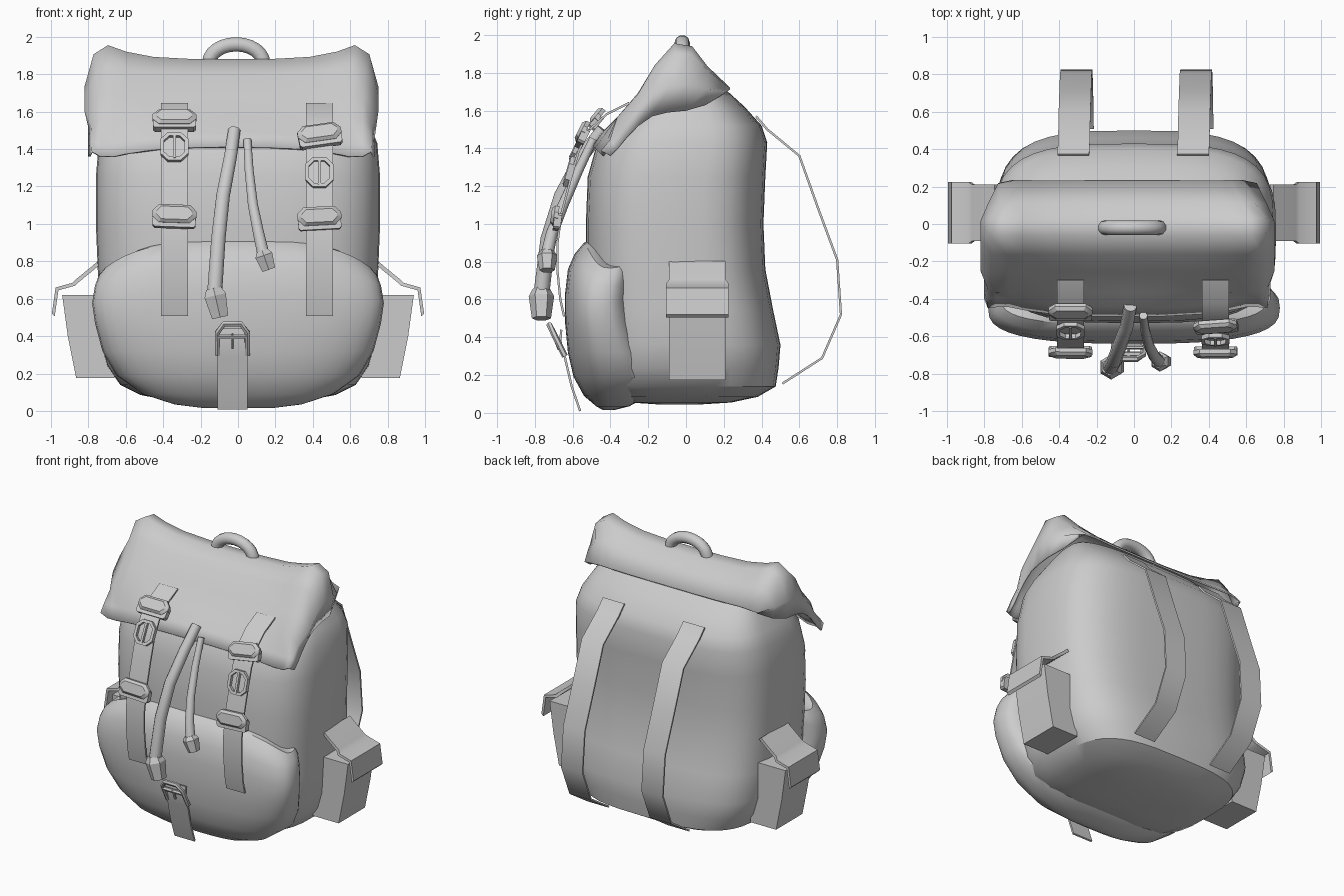
import bpy, math
from mathutils import Vector, Matrix

if "Cube" in bpy.data.objects:
    bpy.data.objects.remove(bpy.data.objects["Cube"], do_unlink=True)

canvas = bpy.data.materials.new("canvas_grey")
canvas.use_nodes = True
canvas.diffuse_color = (0.6, 0.6, 0.6, 1)
canvas.node_tree.nodes["Principled BSDF"].inputs["Base Color"].default_value = (0.6, 0.6, 0.6, 1)


def loft(name, rings, closed=True, caps=True, wrap=False, angle=30, matrix=None):
    """Skin a list of equal-length point rings."""
    n, m = len(rings[0]), len(rings)
    faces = []
    for i in range(m if wrap else m - 1):
        for j in range(n if closed else n - 1):
            a, b, k = i * n, (i + 1) % m * n, (j + 1) % n
            faces.append((a + j, a + k, b + k, b + j))
    if caps and not wrap and closed:
        faces += [tuple(range(n))[::-1], tuple(range((m - 1) * n, m * n))]
    mesh = bpy.data.meshes.new(name)
    mesh.from_pydata([p for r in rings for p in r], [], faces)
    mesh.materials.append(canvas)
    ob = bpy.data.objects.new(name, mesh)
    bpy.context.collection.objects.link(ob)
    if matrix:
        ob.matrix_world = matrix
    bpy.ops.object.select_all(action='DESELECT')
    ob.select_set(True)
    bpy.context.view_layer.objects.active = ob
    bpy.ops.object.mode_set(mode='EDIT')
    bpy.ops.mesh.select_all(action='SELECT')
    bpy.ops.mesh.normals_make_consistent(inside=False)
    bpy.ops.object.mode_set(mode='OBJECT')
    bpy.ops.object.shade_smooth_by_angle(angle=math.radians(angle))
    return ob


def oval(z, half, front, back, power, sides=40, sag=0):
    """Rounded-rectangle ring; sag lowers its left and right ends."""
    ring = []
    for i in range(sides):
        t = 2 * math.pi * i / sides
        c, s = math.cos(t), math.sin(t)
        x = math.copysign(abs(c) ** (2 / power), c)
        y = math.copysign(abs(s) ** (2 / power), s)
        ring.append((x * half, (front + back) / 2 + y * (back - front) / 2, z - sag * x ** 4))
    return ring


def tangents(path):
    p = [Vector(q) for q in path]
    return p, [(p[min(i + 1, len(p) - 1)] - p[max(i - 1, 0)]).normalized() for i in range(len(p))]


def ribbon(name, path, width, thick=0.012):
    """Flat strap along a path, its width along x."""
    pts, tans = tangents(path)
    rings = []
    for p, t in zip(pts, tans):
        n = t.cross(Vector((1, 0, 0))).normalized() * thick / 2
        w = Vector((width / 2, 0, 0))
        rings.append([p - w - n, p + w - n, p + w + n, p - w + n])
    return loft(name, rings, angle=50)


def tube(name, path, radii, sides=10, angle=50):
    pts, tans = tangents(path)
    rings = []
    for p, t, r in zip(pts, tans, radii):
        u = t.cross(Vector((0, 1, 0))).normalized()
        v = t.cross(u)
        rings.append([p + r * (math.cos(a) * u + math.sin(a) * v)
                      for a in (2 * math.pi * (i + .5) / sides for i in range(sides))])
    return loft(name, rings, angle=angle)


def octagon(w, h, y, cut):
    w, h = w / 2, h / 2
    return [(sx * (w - cut * a), y, sz * (h - cut * b)) for sx, sz, a, b in
            ((1, -1, 0, 1), (1, 1, 0, 1), (1, 1, 1, 0), (-1, 1, 1, 0),
             (-1, 1, 0, 1), (-1, -1, 0, 1), (-1, -1, 1, 0), (1, -1, 1, 0))]


def place(x, y, z, lean, roll=0):
    return (Matrix.Translation((x, y, z)) @ Matrix.Rotation(-lean, 4, 'X')
            @ Matrix.Rotation(math.radians(roll), 4, 'Y'))


def clip(name, m):
    """Bevelled slide clip: base bar with a raised cap."""
    loft(name + "_base", [octagon(.23, .085, .02, .012), octagon(.23, .085, -.02, .012)],
         matrix=m @ Matrix.Translation((0, 0, -.03)))
    loft(name + "_cap", [octagon(.235, .1, .0, .035), octagon(.235, .1, -.022, .035),
                         octagon(.19, .07, -.038, .025)], matrix=m)


def ring_buckle(name, m, w=.145, h=.15):
    loft(name, [octagon(w, h, -.015, .04), octagon(w - .04, h - .04, -.015, .028),
                octagon(w - .04, h - .04, .01, .028), octagon(w, h, .01, .04)],
         wrap=True, matrix=m)
    loft(name + "_prong", [octagon(.016, h - .02, .0, .004), octagon(.016, h - .02, -.02, .004)],
         matrix=m)


# main bag body: height, half width, front, back
body = [(.045, .15, -.15, .08), (.055, .36, -.3, .24), (.085, .52, -.42, .38),
        (.14, .63, -.48, .475), (.24, .7, -.5, .49),
        (.36, .735, -.51, .5), (.55, .745, -.52, .46), (.76, .75, -.53, .42), (1, .76, -.53, .41),
        (1.25, .76, -.52, .42), (1.43, .745, -.47, .43), (1.52, .71, -.4, .4),
        (1.62, .65, -.28, .31), (1.72, .58, -.17, .2), (1.78, .5, -.1, .1)]
loft("bag_body", [oval(*s, 3.3) for s in body])

# bulging front pocket: height, half width, front, back
pocket = [(.015, .18, -.44, -.38), (.035, .34, -.475, -.3), (.09, .51, -.54, -.2),
          (.19, .65, -.595, -.12), (.32, .725, -.625, -.18), (.48, .765, -.64, -.24),
          (.63, .78, -.64, -.26), (.76, .765, -.625, -.25), (.84, .745, -.59, -.25),
          (.9, .71, -.54, -.26), (.92, .65, -.5, -.28)]
loft("front_pocket", [oval(*s, 2.8, 40, .14 * max(0, s[0] - .45) / .47) for s in pocket])

# folded top flap, draped over both ends and sitting slightly off centre
shift = -.035
crest = [(.23, 1.71), (.11, 1.8), (.03, 1.865), (-.06, 1.875), (-.16, 1.8),
         (-.25, 1.68), (-.36, 1.56), (-.44, 1.48), (-.49, 1.41)]
hem = [(.2, 1.69), (.1, 1.63), (0, 1.6), (-.1, 1.59), (-.18, 1.57),
       (-.25, 1.52), (-.31, 1.46), (-.36, 1.4), (-.4, 1.36)]
taper = [.88, .95] + [1] * 7
columns = []
for x in (-.7, -.63, -.54, -.4, -.2, 0, .2, .4, .54, .63, .7):
    e = min(1, abs(x) / .63)
    col = []
    for k, (y, z) in enumerate(crest):
        ridge = math.exp(-((k - 2.6) / 1.6) ** 2)
        tuck = .05 * e ** 3 if k > 6 else 0
        drop = .05 * ridge if abs(x) > .65 else 0
        col.append((shift + x * taper[k] * (1 + .05 * ridge), y + tuck,
                    z + .08 * e ** 4 * ridge - tuck - drop))
    columns.append(col)
for side in (-1, 1):
    mid = [(shift + side * t * (.78 if k < 6 else .745), (y + b) / 2, (z + c) / 2)
           for k, ((y, z), (b, c), t) in enumerate(zip(crest, hem, taper))]
    low = [(shift + side * t * .76, y, z) for (y, z), t in zip(hem, taper)]
    columns = columns + [mid, low] if side > 0 else [low, mid] + columns
flap = loft("top_flap", columns, closed=False, angle=60)
solid = flap.modifiers.new("thickness", 'SOLIDIFY')
solid.thickness = .012
solid.offset = 0

# carry handle
arch = [(-.01 - .145 * math.cos(a), -.02, 1.86 + .1 * math.sin(a))
        for a in (math.pi * i / 12 for i in range(13))]
tube("carry_handle", arch, [.04] * 13)

# shoulder straps
for side, x in (("right", -.325), ("left", .315)):
    side_path = [(.37, 1.57), (.43, 1.5), (.6, 1.36), (.7, 1.08), (.8, .81), (.82, .52),
                 (.72, .29), (.51, .155)]
    ribbon(side + "_shoulder_strap",
           [(x + .025 * i / 7, y, z) for i, (y, z) in enumerate(side_path)], .17)

# front closing straps with clips and ring buckles
drape = [(-.3, 1.64), (-.42, 1.58), (-.51, 1.5), (-.57, 1.38), (-.61, 1.24),
         (-.66, 1.05), (-.68, .9), (-.68, .75), (-.665, .6), (-.645, .51)]


def on_drape(z):
    """Depth and lean of the closing straps at a height."""
    for (y1, z1), (y2, z2) in zip(drape, drape[1:]):
        if z2 <= z <= z1:
            return y1 + (y2 - y1) * (z1 - z) / (z1 - z2), math.atan((y2 - y1) / (z2 - z1))


for side, x, clips, ring in (("right", -.34, ((1.56, 0), (1.05, 2)), 1.41),
                             ("left", .435, ((1.48, -9), (1.04, -3)), 1.275)):
    ribbon(side + "_front_strap", [(x, y, z) for y, z in drape], .145)
    for label, (z, roll) in zip(("upper", "lower"), clips):
        y, lean = on_drape(z)
        clip(f"{side}_{label}_clip", place(x, y - .015, z, min(lean, .7), roll))
    y, lean = on_drape(ring)
    ring_buckle(side + "_ring_buckle", place(x, y - .015, ring, lean), .15, .165)

# pull cords with flared ends
cords = (("long", [(-.02, -.44, 1.5), (-.04, -.55, 1.36), (-.08, -.66, 1.15),
                   (-.105, -.73, .92), (-.125, -.765, .63)], .034, .042),
         ("short", [(.05, -.49, 1.45), (.06, -.57, 1.28), (.08, -.65, 1.1),
                    (.11, -.71, .95), (.135, -.735, .84)], .022, .034))
for label, path, r1, r2 in cords:
    tube(label + "_cord", path, [r1 + (r2 - r1) * i / 4 for i in range(5)])
    end = Vector(path[-1])
    down = Vector((.03, 0, -.13 if label == "long" else -.085))
    tube(label + "_cord_end", [end - down * .2, end + down * .1, end + down],
         [r2 * 1.1, r2 * 1.6, r2 * 1.2], 6, 20)

# lower centre strap with its open loop buckle
ribbon("pocket_strap", [(-.03, -.66, .44), (-.03, -.665, .38), (-.03, -.64, .29),
                        (-.03, -.605, .14), (-.03, -.56, .01)], .16)
loop = [(-.08, .3), (-.08, .42), (-.045, .465), (.045, .465), (.08, .42), (.08, .3)]
tube("pocket_buckle_loop", [(x - .03, -.64 - .5 * (z - .3), z) for x, z in loop], [.016] * 6, 6)
tube("pocket_buckle_bar", [(-.11, -.695, .4), (.05, -.695, .4)], [.014] * 2, 6)
tube("pocket_buckle_prong", [(-.03, -.7, .41), (-.03, -.67, .335)], [.009] * 2, 6)

# side pouches with folded lids
for side, s in (("right", -1), ("left", 1)):
    pouch = []
    for z, x in ((.175, .865), (.4, .91), (.62, .94)):
        pouch.append([(s * .66, -.09, z), (s * x, -.09, z), (s * x, .21, z), (s * .66, .21, z)])
    loft(side + "_pouch", pouch)
    lid = [(.73, .79, .15), (.77, .755, .15), (.85, .69, .15), (.87, .67, .165),
           (.96, .645, .165), (.98, .505, .165)]
    rings = [[(s * (x + dx), .06 + dy * w, z + dz) for dx, dy, dz in
              ((0, -1, 0), (0, 1, 0), (.015, 1, .015), (.015, -1, .015))] for x, z, w in lid]
    loft(side + "_pouch_lid", rings)
